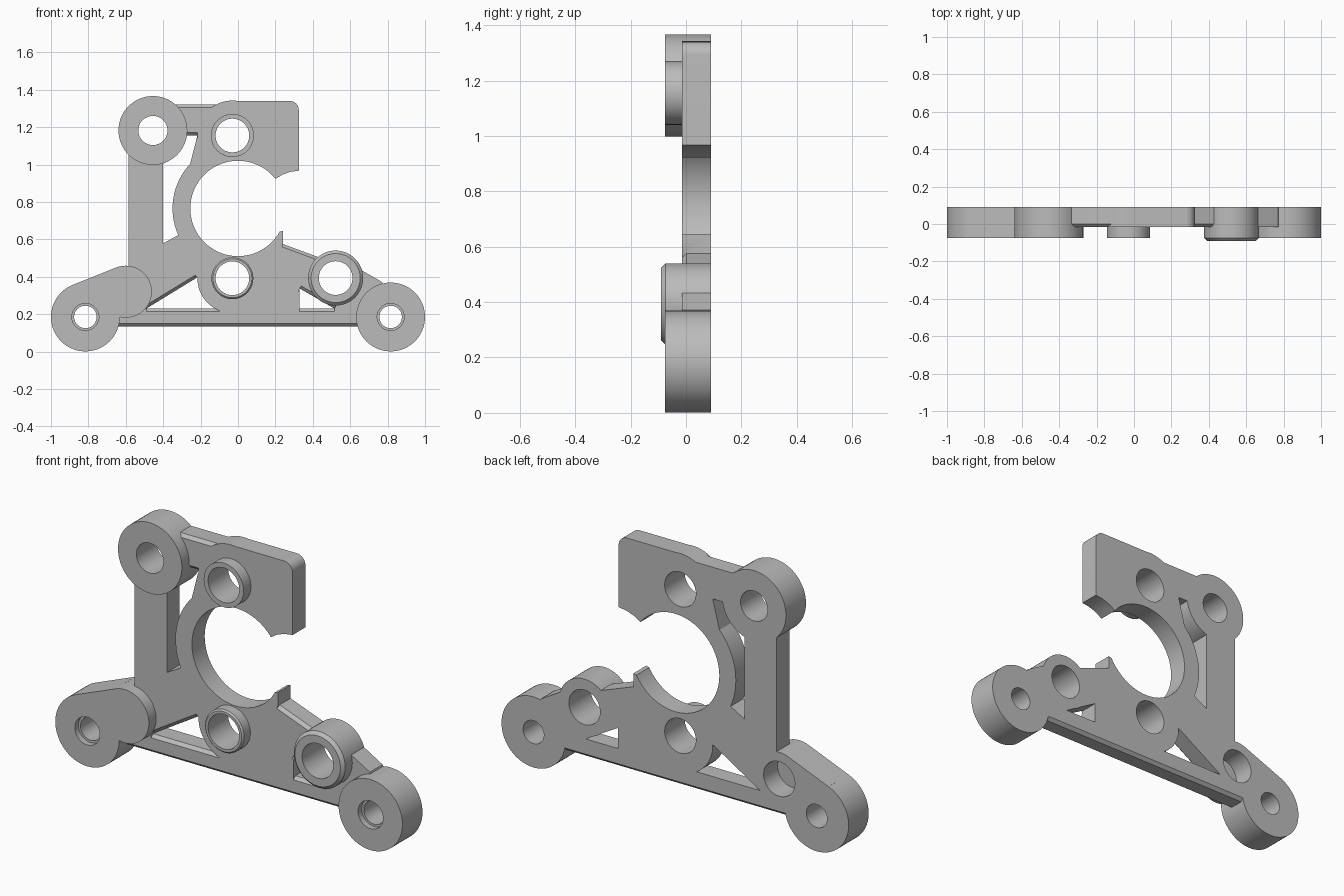
import bpy, bmesh
from math import sin, cos, pi, radians, atan2, asin, hypot
from mathutils import Vector

cube = bpy.data.objects.get("Cube")
if cube:
    bpy.data.objects.remove(cube, do_unlink=True)

BACK, FACE, BOSS = 0.09, -0.015, -0.075   # depth levels along y

grey = bpy.data.materials.new("plain grey")
grey.use_nodes = True
grey.diffuse_color = (0.5, 0.5, 0.5, 1)
grey.node_tree.nodes["Principled BSDF"].inputs["Base Color"].default_value = (0.5, 0.5, 0.5, 1)


def make(name, bm):
    bmesh.ops.recalc_face_normals(bm, faces=bm.faces)
    mesh = bpy.data.meshes.new(name)
    bm.to_mesh(mesh)
    bm.free()
    mesh.materials.append(grey)
    ob = bpy.data.objects.new(name, mesh)
    bpy.context.collection.objects.link(ob)
    return ob


def loft(name, rings):
    """Closed solid through matching rings of points."""
    bm = bmesh.new()
    loops = [[bm.verts.new(p) for p in ring] for ring in rings]
    n = len(loops[0])
    for a, b in zip(loops, loops[1:]):
        for i in range(n):
            j = (i + 1) % n
            bm.faces.new((a[i], a[j], b[j], b[i]))
    bm.faces.new(loops[0])
    bm.faces.new(loops[-1])
    return make(name, bm)


def prism(name, pts, front, back):
    return loft(name, [[(x, y, z) for x, z in pts] for y in (front, back)])


def arc(c, r, start, end, n):
    return [(c[0] + r * cos(radians(start + (end - start) * i / n)),
             c[1] + r * sin(radians(start + (end - start) * i / n))) for i in range(n + 1)]


def turned(name, c, profile, n=72):
    """Round solid along y from (radius, y) pairs."""
    return loft(name, [[(x, y, z) for x, z in arc(c, r, 0, 360, n)[:-1]] for r, y in profile])


def combine(ob, tool, operation):
    mod = ob.modifiers.new(operation, 'BOOLEAN')
    mod.operation, mod.solver, mod.object = operation, 'EXACT', tool
    bpy.context.view_layer.objects.active = ob
    bpy.ops.object.modifier_apply(modifier=mod.name)
    bpy.data.objects.remove(tool, do_unlink=True)


def chamfer(ob, a, b, y, s=0.016):
    """Cut a straight edge of the plate at 45 degrees."""
    a, b = Vector((a[0], y, a[1])), Vector((b[0], y, b[1]))
    out = Vector((0, s, 0))
    side = (b - a).normalized().cross(out)
    ring = [side, out, -side, -out]
    combine(ob, loft("edge_cutter", [[p + d for d in ring] for p in (a, b)]), 'DIFFERENCE')


# Feature centres (x, z)
centre = (0, 0.765)
left_foot, right_foot, top_left = (-0.816, 0.185), (0.816, 0.185), (-0.455, 1.182)
joint = (-0.60, 0.32)
top_ring, low_ring, side_ring = (-0.03, 1.155), (-0.03, 0.392), (0.522, 0.393)

# Main plate outline
outline = [(-0.66, 0.135), (0.72, 0.135), (0.82, 0.25), (0.77, 0.372), (0.655, 0.438),
           (0.43, 0.505), (0.24, 0.575), (0.24, 0.645), (0.22, 0.64), centre,
           (0.2, 0.922), (0.235, 0.945), (0.28, 0.961), (0.325, 0.967)]
outline += arc((0.277, 1.292), 0.048, 0, 90, 10)
outline += [(-0.03, 1.34), (-0.12, 1.32), (-0.45, 1.32), (-0.585, 1.18), (-0.585, 0.3)]
plate = prism("bracket", outline, FACE, BACK)

# Windows between the struts
windows = [
    [(-0.40, 1.155), (-0.40, 0.578), (-0.325, 0.62)]
    + arc(centre, 0.35, 204, 137, 16) + [(-0.217, 1.155)],
    [(-0.49, 0.23), (-0.22, 0.395), (-0.1, 0.395), (-0.1, 0.23)],
    [(0.33, 0.337), (0.33, 0.23), (0.515, 0.23)],
]
for w in windows:
    combine(plate, prism("window_cutter", w, -0.2, 0.2), 'DIFFERENCE')

# Chamfered strut edges
for a, b in [((-0.49, 0.23), (-0.22, 0.395)), ((-0.49, 0.23), (-0.1, 0.23)),
             ((0.33, 0.337), (0.515, 0.23)), ((0.33, 0.23), (0.515, 0.23)),
             ((-0.42, 1.155), (-0.217, 1.155)), ((-0.5, 1.32), (-0.12, 1.32)),
             ((0.24, 0.575), (0.43, 0.505)), ((-0.7, 0.135), (0.75, 0.135))]:
    chamfer(plate, a, b, FACE)
chamfer(plate, (-0.7, 0.135), (0.75, 0.135), BACK)

# Reinforcing discs, mounting bosses and raised rings
for c in (top_ring, low_ring):
    combine(plate, turned("disc", c, [(0.187, FACE), (0.187, BACK)]), 'UNION')
for c, r in ((left_foot, 0.184), (right_foot, 0.184), (top_left, 0.184), (joint, 0.139)):
    combine(plate, turned("boss", c, [(r, BOSS), (r, BACK)]), 'UNION')
combine(plate, turned("ring", top_ring, [(0.115, BOSS), (0.115, 0.03)]), 'UNION')
combine(plate, turned("ring", low_ring, [(0.104, BOSS), (0.112, BOSS + 0.008), (0.112, 0.03)]), 'UNION')
combine(plate, turned("ring", side_ring, [(0.131, -0.09), (0.147, -0.074), (0.147, BACK)]), 'UNION')

# Arm web joining the left foot to the joint, along the upper tangent
dx, dz = joint[0] - left_foot[0], joint[1] - left_foot[1]
t = atan2(dz, dx) + pi / 2 - asin(0.045 / hypot(dx, dz))
arm = [(c[0] + r * cos(t), c[1] + r * sin(t)) for c, r in ((left_foot, 0.184), (joint, 0.139))]
combine(plate, prism("arm", arm + [joint, left_foot], BOSS, BACK), 'UNION')

# Central opening and bores
bores = [(centre, [(0.255, -0.2), (0.255, 0.2)]), (top_left, [(0.078, -0.2), (0.078, 0.2)]),
         (joint, [(0.09, -0.025), (0.09, 0.2)])]
bores += [(c, [(0.09, -0.2), (0.09, 0.2)]) for c in (top_ring, low_ring, side_ring)]
bores += [(c, [(0.072, -0.2), (0.072, -0.045), (0.06, -0.045), (0.06, 0.2)])
          for c in (left_foot, right_foot)]
for c, profile in bores:
    combine(plate, turned("bore_cutter", c, profile), 'DIFFERENCE')

# Smooth round walls, crisp edges
bpy.ops.object.select_all(action='DESELECT')
plate.select_set(True)
bpy.context.view_layer.objects.active = plate
bpy.ops.object.shade_smooth_by_angle(angle=radians(25))
